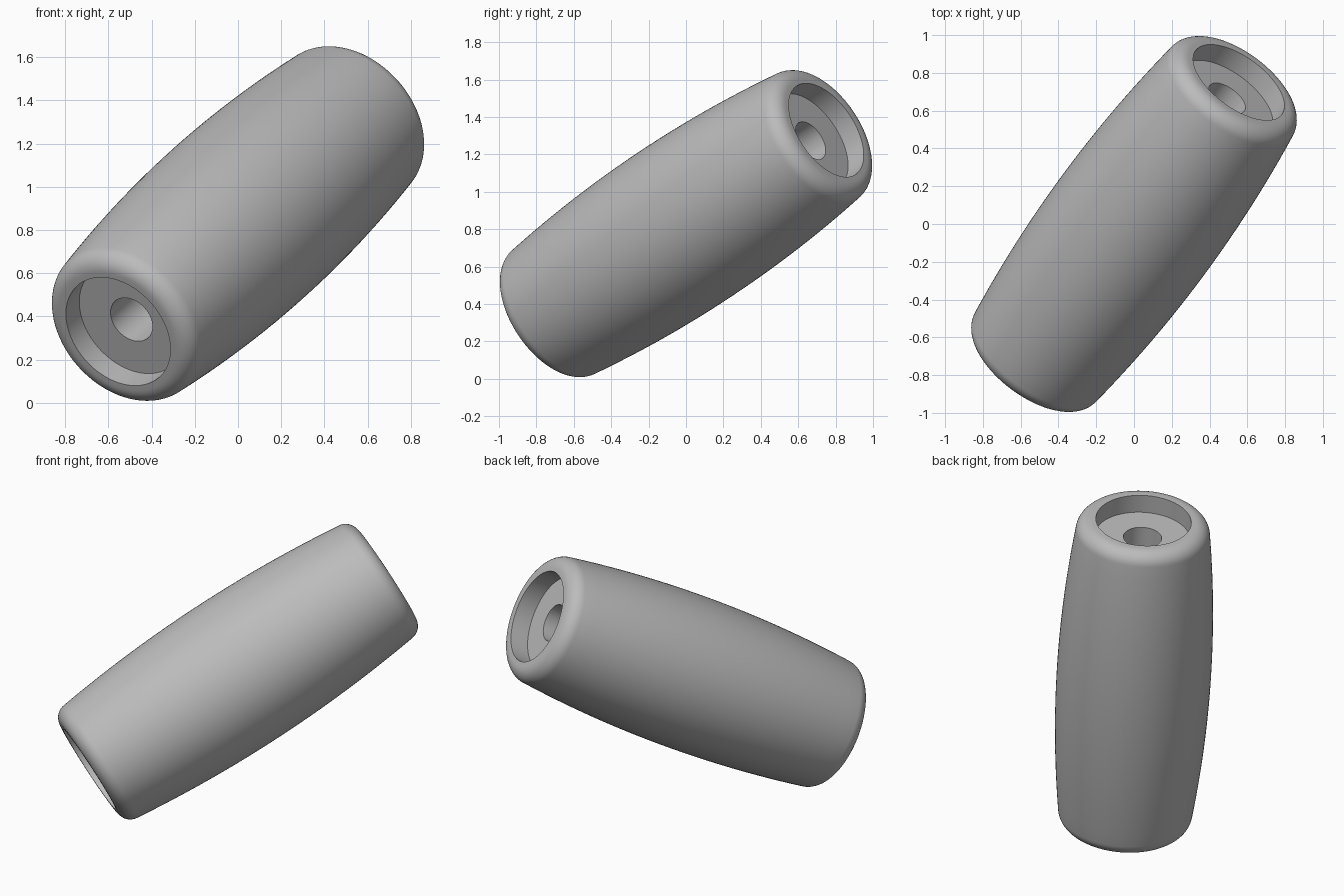
import bpy, bmesh, math
from mathutils import Vector, Matrix

if "Cube" in bpy.data.objects:
    bpy.data.objects.remove(bpy.data.objects["Cube"])

SEGMENTS = 96
HALF = 1.0585                       # half length along the axis
AXIS = Vector((0.555, 0.75, 0.50))  # centre to end face
CENTRE = Vector((0, 0, 0.83))
END_R, MID_R, FILLET = 0.40, 0.459, 0.09
RECESS_R, RECESS_DEPTH, BORE_R = 0.284, 0.118, 0.114


def half_profile():
    """(radius, height) points from the bore out to the barrel's waist."""
    pts = [(BORE_R, 0), (BORE_R, HALF - RECESS_DEPTH),
           (RECESS_R, HALF - RECESS_DEPTH), (RECESS_R, HALF)]
    # rounded rim, stopping where it meets the sloping barrel
    for i in range(11):
        a = math.radians(90 - 84 * i / 10)
        pts.append((END_R - FILLET + FILLET * math.cos(a),
                    HALF - FILLET + FILLET * math.sin(a)))
    # bulging barrel side
    r0, z0 = pts[-1]
    for i in range(1, 13):
        t = 1 - i / 12
        pts.append((MID_R + (r0 - MID_R) * t * t, z0 * t))
    return pts


# closed profile: upper half, then its mirror image
upper = half_profile()
profile = upper + [(r, -z) for r, z in reversed(upper[1:-1])]

# spin the profile around the axis
bm = bmesh.new()
rings = []
for k in range(SEGMENTS):
    a = 2 * math.pi * k / SEGMENTS
    rings.append([bm.verts.new((r * math.cos(a), r * math.sin(a), z))
                  for r, z in profile])
n = len(profile)
for k in range(SEGMENTS):
    p, q = rings[k], rings[(k + 1) % SEGMENTS]
    for i in range(n):
        j = (i + 1) % n
        bm.faces.new((p[i], p[j], q[j], q[i]))
bmesh.ops.recalc_face_normals(bm, faces=bm.faces)

# tilt to the final pose
tilt = Vector((0, 0, 1)).rotation_difference(AXIS.normalized()).to_matrix().to_4x4()
bm.transform(Matrix.Translation(CENTRE) @ tilt)

mesh = bpy.data.meshes.new("grip")
bm.to_mesh(mesh)
bm.free()
grip = bpy.data.objects.new("grip", mesh)
bpy.context.collection.objects.link(grip)

grey = bpy.data.materials.new("grey plastic")
grey.diffuse_color = (0.5, 0.5, 0.5, 1)
grey.use_nodes = True
grey.node_tree.nodes["Principled BSDF"].inputs["Base Color"].default_value = grey.diffuse_color
mesh.materials.append(grey)

bpy.context.view_layer.objects.active = grip
grip.select_set(True)
bpy.ops.object.shade_smooth_by_angle(angle=math.radians(30))
